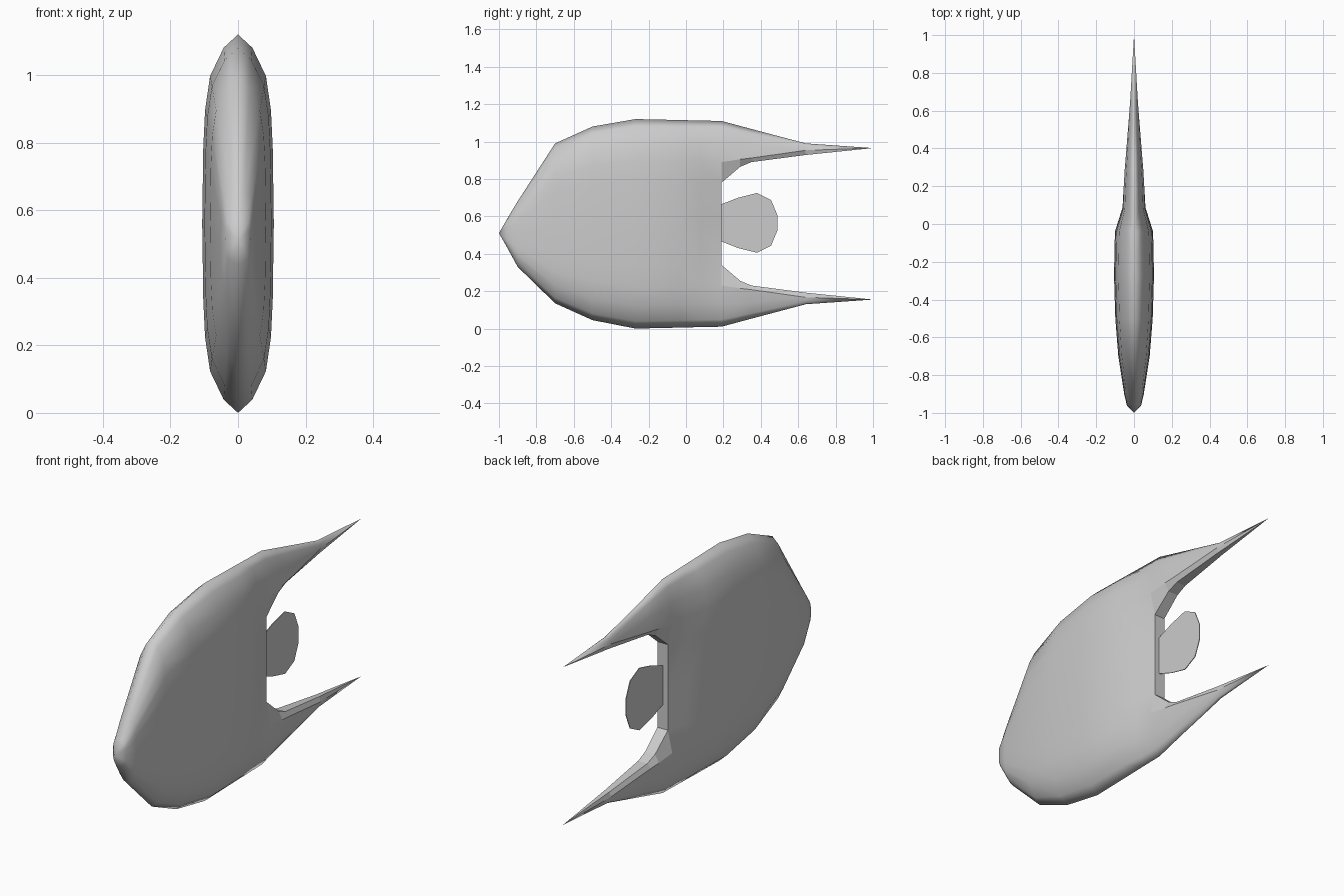
import bpy, bmesh
from mathutils import Vector

cube = bpy.data.objects.get("Cube")
if cube:
    bpy.data.objects.remove(cube, do_unlink=True)

grey = bpy.data.materials.new("hull_grey")
grey.use_nodes = True
colour = (0.6, 0.6, 0.6, 1)
grey.diffuse_color = colour
grey.node_tree.nodes["Principled BSDF"].inputs["Base Color"].default_value = colour

MID = 0.56  # height of the symmetry plane between the two prongs


def finish(bm, name):
    bmesh.ops.recalc_face_normals(bm, faces=bm.faces)
    mesh = bpy.data.meshes.new(name)
    bm.to_mesh(mesh)
    bm.free()
    mesh.materials.append(grey)
    obj = bpy.data.objects.new(name, mesh)
    bpy.context.collection.objects.link(obj)
    return obj


def skin(bm, rows_a, rows_b, flat_from=99):
    """Bridge two rows of vertices; faces past flat_from stay flat."""
    for i in range(len(rows_a) - 1):
        f = bm.faces.new((rows_a[i], rows_a[i + 1], rows_b[i + 1], rows_b[i]))
        f.smooth = i < flat_from


# Hull cross-section: height fractions and width fractions from ridge to middle
T = [1, .93, .78, .6, .4, 0]
W = [0, .4, .78, .92, .97, 1]
heights = T + [-t for t in T[-2::-1]]
widths = W + W[-2::-1]

# Hull stations: y, top z, bottom z, half width
stations = [(-1, .51, .51, 0), (-.96, .58, .44, .038), (-.9, .68, .33, .052),
            (-.7, .99, .135, .083), (-.5, 1.08, .045, .099),
            (-.27, 1.12, 0, .106), (-.04, 1.115, .005, .101),
            (.08, 1.112, .008, .063)]
# Half widths at the stern, where the middle thins to the wall
stern = [0, .025, .045, .055, .03, .03]
stern_widths = stern + stern[-2::-1]

bm = bmesh.new()
loops = []
for y, top, bottom, w in stations:
    c, h = (top + bottom) / 2, (top - bottom) / 2
    loops.append([bm.verts.new((w * k, y, c + h * t)) for t, k in zip(heights, widths)])
loops.append([bm.verts.new((x, .19, MID + .55 * t)) for t, x in zip(heights, stern_widths)])
for a, b in zip(loops, loops[1:]):
    skin(bm, a, b)

# Stern wall between the prongs
last = loops[-1]
wall = [bm.verts.new((0, v.co.y, v.co.z)) for v in last[4:7]]
skin(bm, last[4:7], wall, 0)

# Prongs: y, outer z, shoulder z, inner z, shoulder half width, inner half width
prong = [(.29, 1.083, .905, .865, .049, .028), (.35, 1.067, .912, .89, .044, .026),
         (.64, .99, .953, .928, .021, .014), (1, .965, .965, .965, 0, 0)]
for side in (1, -1):
    previous = (last[:5] if side > 0 else last[:5:-1]) + [wall[0 if side > 0 else 2]]
    for y, outer, shoulder, inner, w, v in prong:
        pts = [(w * k, outer + (shoulder - outer) * s)
               for s, k in ((0, 0), (.18, .45), (.55, .82), (1, 1))]
        pts += [(v, inner), (0, inner)]
        row = [bm.verts.new((x, y, MID + side * (z - MID))) for x, z in pts]
        skin(bm, previous, row, 3)
        previous = row

# Mirror to the other side and weld the seam
bmesh.ops.mirror(bm, geom=bm.verts[:] + bm.edges[:] + bm.faces[:],
                 axis="X", merge_dist=0.0001)
bmesh.ops.remove_doubles(bm, verts=bm.verts, dist=0.0001)
finish(bm, "forked_hull")

# Thin tail fin in the gap between the prongs
fin_half = [(.19, .1), (.28, .135), (.38, .16), (.455, .122), (.49, .038)]
outline = fin_half + [(y, -z) for y, z in reversed(fin_half)]
bm = bmesh.new()
face = bm.faces.new([bm.verts.new((-.002, y, MID + .005 + z)) for y, z in outline])
extruded = bmesh.ops.extrude_face_region(bm, geom=[face])
bmesh.ops.translate(bm, vec=Vector((.004, 0, 0)),
                    verts=[g for g in extruded["geom"] if isinstance(g, bmesh.types.BMVert)])
finish(bm, "tail_fin")
